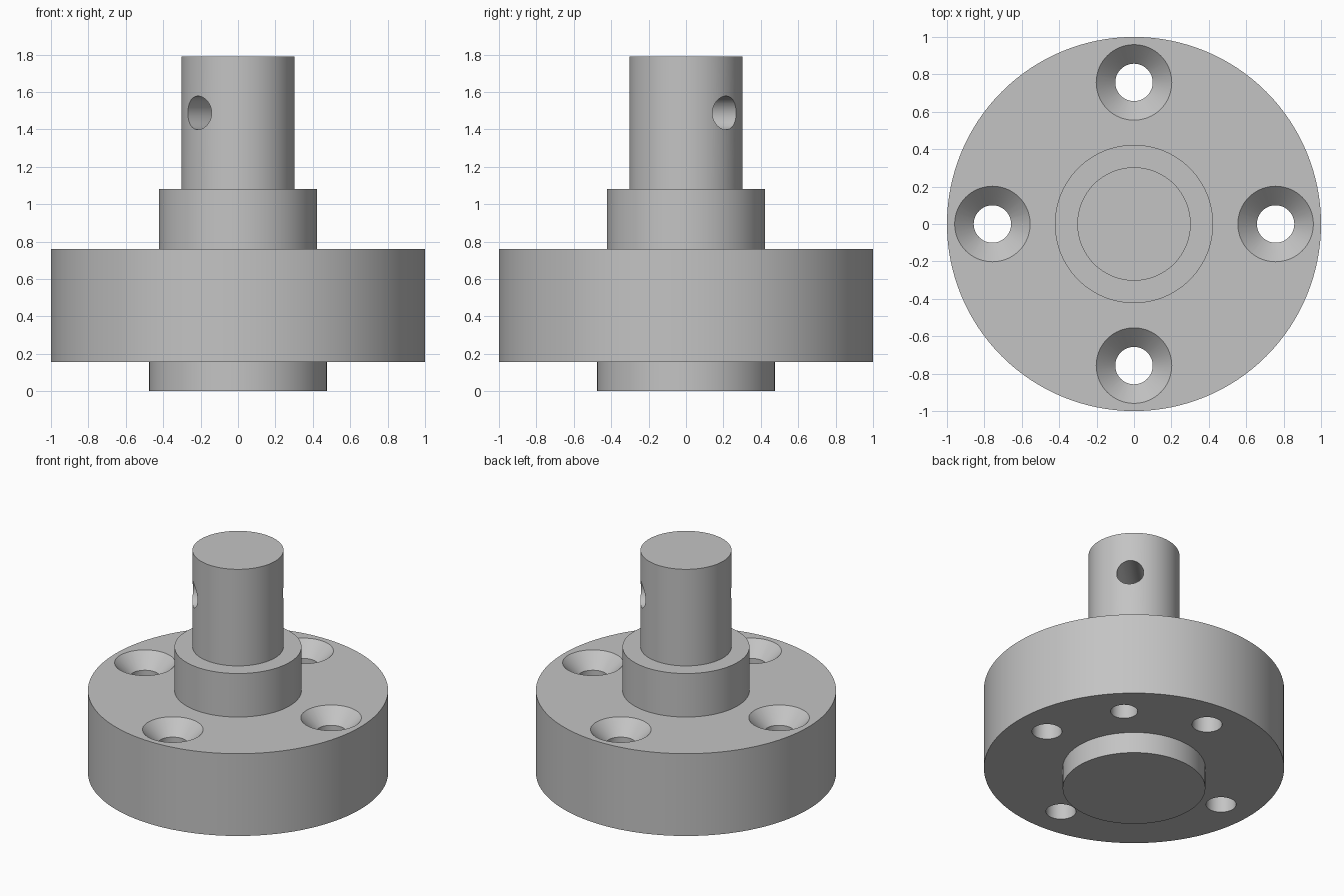
import bpy, bmesh
from math import cos, sin, pi
from mathutils import Matrix

cube = bpy.data.objects.get("Cube")
if cube:
    bpy.data.objects.remove(cube, do_unlink=True)

steel = bpy.data.materials.new("light grey steel")
steel.use_nodes = True
GREY = (0.55, 0.55, 0.55, 1)
steel.diffuse_color = GREY
steel.node_tree.nodes["Principled BSDF"].inputs["Base Color"].default_value = GREY


def turned(name, profile, sides, matrix=Matrix()):
    """Solid of revolution about z from (radius, height) pairs, bottom to top."""
    bm = bmesh.new()
    rings = [[bm.verts.new((r * cos(2 * pi * i / sides), r * sin(2 * pi * i / sides), z))
              for i in range(sides)] for r, z in profile]
    for low, high in zip(rings, rings[1:]):
        for i in range(sides):
            j = (i + 1) % sides
            bm.faces.new((low[i], low[j], high[j], high[i]))
    bm.faces.new(rings[0][::-1])
    bm.faces.new(rings[-1])
    bm.transform(matrix)
    bmesh.ops.recalc_face_normals(bm, faces=bm.faces)
    mesh = bpy.data.meshes.new(name)
    bm.to_mesh(mesh)
    bm.free()
    mesh.materials.append(steel)
    obj = bpy.data.objects.new(name, mesh)
    bpy.context.collection.objects.link(obj)
    return obj


BOTTOM, TOP = 0.155, 0.76   # flange faces
BOLT_CIRCLE = 0.757

# Stepped body: locating boss, flange, collar, shaft
body = turned("flanged_shaft", [
    (0.475, 0), (0.475, BOTTOM), (1, BOTTOM), (1, TOP),
    (0.423, TOP), (0.423, 1.08), (0.303, 1.08), (0.303, 1.79)], 128)

# Four countersunk bolt holes
cutters = []
for k in range(4):
    a = k * pi / 2
    place = Matrix.Translation((BOLT_CIRCLE * cos(a), BOLT_CIRCLE * sin(a), 0))
    cutters.append(turned("bolt_hole_cutter", [
        (0.1, 0.05), (0.1, TOP - 0.102), (0.202, TOP), (0.242, TOP + 0.04)], 64, place))

# Blind dowel hole in the underside
d = BOLT_CIRCLE * cos(pi / 4)
cutters.append(turned("dowel_hole_cutter", [(0.09, 0.05), (0.09, 0.46)], 48,
                      Matrix.Translation((d, d, 0))))

# Diagonal cross pin hole through the shaft
cutters.append(turned("pin_hole_cutter", [(0.09, -0.5), (0.09, 0.5)], 48,
                      Matrix.Translation((0, 0, 1.488))
                      @ Matrix.Rotation(pi / 4, 4, "Z") @ Matrix.Rotation(pi / 2, 4, "Y")))

for cutter in cutters:
    cutter.hide_render = True
    cut = body.modifiers.new(cutter.name, "BOOLEAN")
    cut.operation = "DIFFERENCE"
    cut.solver = "EXACT"
    cut.object = cutter

# Apply the cuts, then remove the cutters
bpy.context.view_layer.update()
graph = bpy.context.evaluated_depsgraph_get()
drilled = bpy.data.meshes.new_from_object(body.evaluated_get(graph))
body.modifiers.clear()
body.data = drilled
for cutter in cutters:
    bpy.data.objects.remove(cutter, do_unlink=True)

# Smooth walls with crisp edges
for obj in bpy.context.selected_objects:
    obj.select_set(False)
bpy.context.view_layer.objects.active = body
body.select_set(True)
bpy.ops.object.shade_smooth_by_angle(angle=pi / 6)
